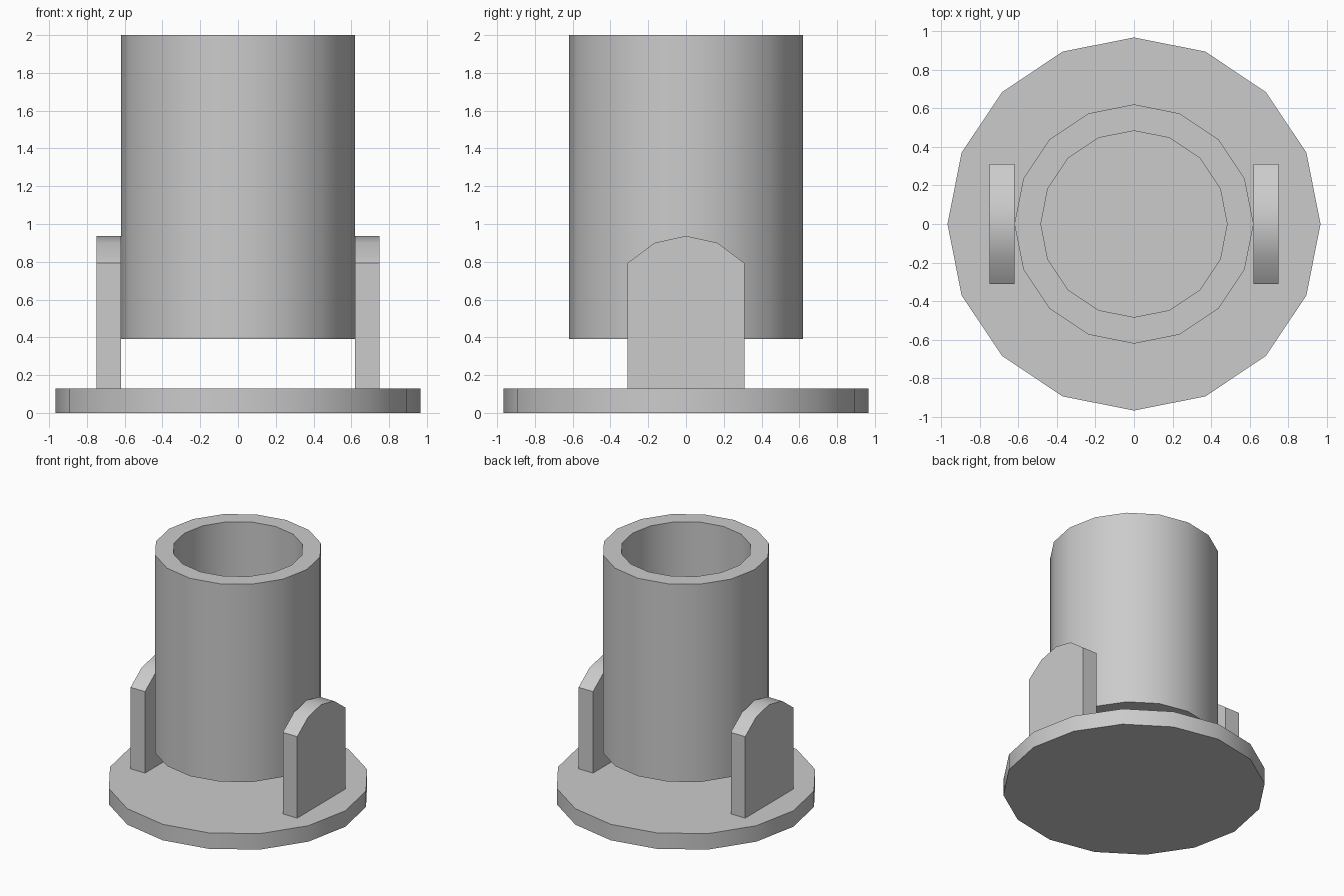
import bpy
from math import sin, cos, tau, radians

if "Cube" in bpy.data.objects:
    bpy.data.objects.remove(bpy.data.objects["Cube"])

SIDES = 16


def add_object(name, verts, faces):
    mesh = bpy.data.meshes.new(name)
    mesh.from_pydata(verts, [], faces)
    obj = bpy.data.objects.new(name, mesh)
    bpy.context.collection.objects.link(obj)
    bpy.ops.object.select_all(action='DESELECT')
    obj.select_set(True)
    bpy.context.view_layer.objects.active = obj
    bpy.ops.object.shade_smooth_by_angle(angle=radians(30))
    return obj


def lathe(name, profile):
    """Revolve (radius, z) rings, listed bottom to top, and cap both ends."""
    verts = [(r * cos(tau * i / SIDES), r * sin(tau * i / SIDES), z)
             for r, z in profile for i in range(SIDES)]
    faces = []
    for k in range(len(profile) - 1):
        a, b = k * SIDES, (k + 1) * SIDES
        for i in range(SIDES):
            j = (i + 1) % SIDES
            faces.append((a + i, a + j, b + j, b + i))
    last = (len(profile) - 1) * SIDES
    faces.append(tuple(reversed(range(SIDES))))
    faces.append(tuple(range(last, last + SIDES)))
    return add_object(name, verts, faces)


def plate(name, outline, x0, x1):
    """Extrude a counter-clockwise (y, z) outline along x."""
    n = len(outline)
    verts = [(x, y, z) for x in (x0, x1) for y, z in outline]
    faces = [tuple(reversed(range(n))), tuple(range(n, 2 * n))]
    faces += [(i, (i + 1) % n, n + (i + 1) % n, n + i) for i in range(n)]
    return add_object(name, verts, faces)


# Round base plate
lathe("base_plate", [(0.967, 0), (0.967, 0.13)])

# Barrel with a deep bore
lathe("barrel", [(0.62, 0.39), (0.62, 2.0), (0.483, 2.0), (0.483, 0.53)])

# Arched support brackets on both sides
arch = [(-0.31, 0.13), (0.31, 0.13), (0.31, 0.793), (0.167, 0.90),
        (0, 0.937), (-0.167, 0.90), (-0.31, 0.793)]
plate("right_bracket", arch, 0.62, 0.75)
plate("left_bracket", arch, -0.75, -0.62)
